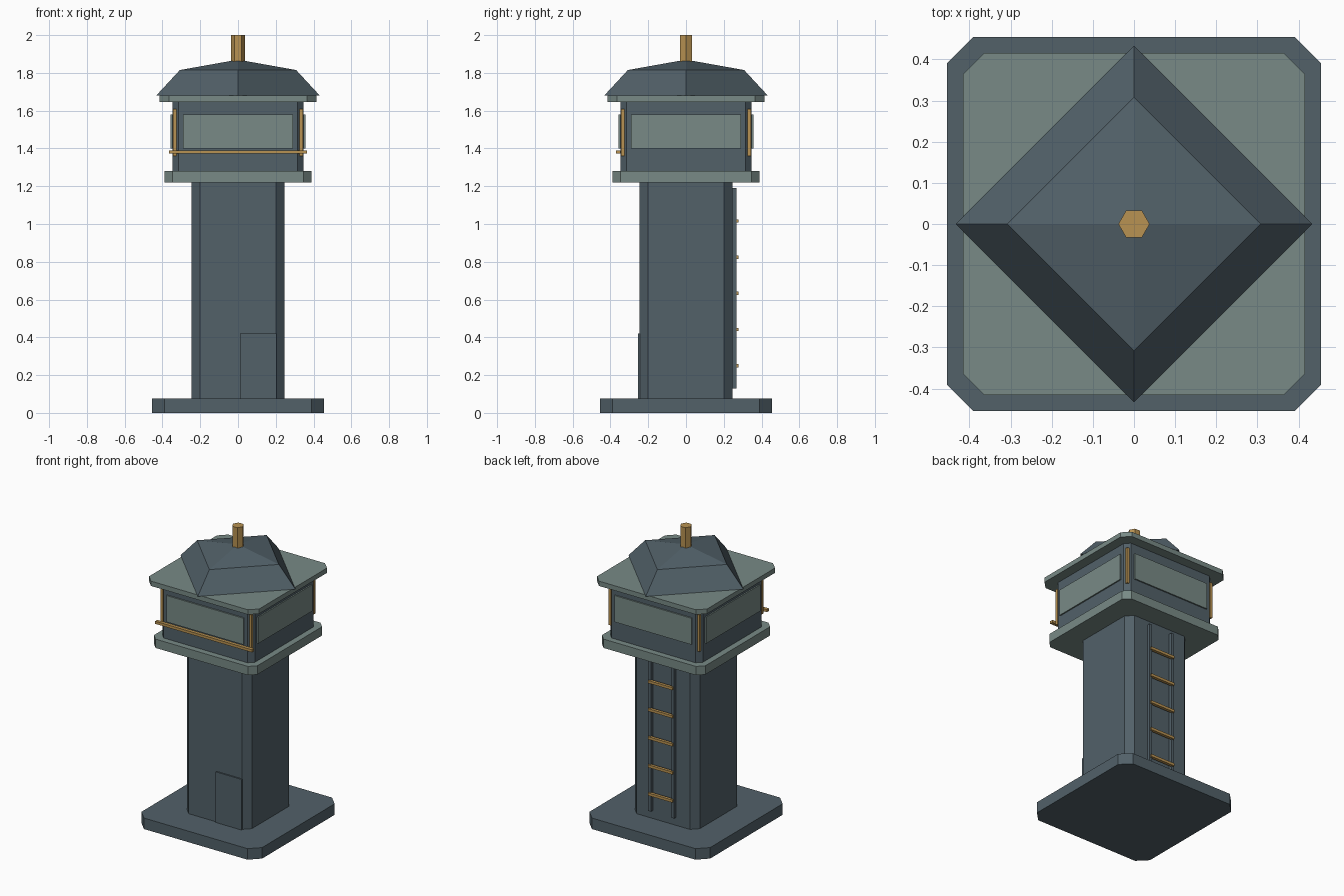
import bpy, bmesh, math

if "Cube" in bpy.data.objects:
    bpy.data.objects.remove(bpy.data.objects["Cube"])


def material(name, rgb):
    m = bpy.data.materials.new(name)
    m.diffuse_color = (*rgb, 1.0)
    m.use_nodes = True
    m.node_tree.nodes["Principled BSDF"].inputs["Base Color"].default_value = m.diffuse_color
    return m


SLATE = material("dark slate", (0.084, 0.119, 0.141))
PALE = material("pale grey green", (0.188, 0.254, 0.238))
BRASS = material("brass", (0.479, 0.288, 0.084))


def loft(name, rings, mat):
    """Closed solid through stacked rings; a one-point ring is an apex."""
    bm = bmesh.new()
    vs = [[bm.verts.new(p) for p in r] for r in rings]
    for a, b in zip(vs, vs[1:]):
        n = len(a)
        for i in range(n):
            j = (i + 1) % n
            if len(b) == 1:
                bm.faces.new((a[i], a[j], b[0]))
            else:
                bm.faces.new((a[i], a[j], b[j], b[i]))
    for r in (vs[0], vs[-1]):
        if len(r) > 2:
            bm.faces.new(r)
    bmesh.ops.recalc_face_normals(bm, faces=bm.faces)
    me = bpy.data.meshes.new(name)
    bm.to_mesh(me)
    bm.free()
    me.materials.append(mat)
    ob = bpy.data.objects.new(name, me)
    bpy.context.collection.objects.link(ob)
    return ob


def slab(name, h, c, z0, z1, mat):
    """Square block of half width h with corners cut by c."""
    k = h - c
    pts = [(h, -k), (h, k), (k, h), (-k, h), (-h, k), (-h, -k), (-k, -h), (k, -h)]
    return loft(name, [[(x, y, z) for x, y in pts] for z in (z0, z1)], mat)


def ring(r, n, z):
    return [(r * math.cos(math.tau * i / n), r * math.sin(math.tau * i / n), z) for i in range(n)]


def box(name, x0, x1, y0, y1, z0, z1, mat):
    pts = [(x0, y0), (x1, y0), (x1, y1), (x0, y1)]
    return loft(name, [[(x, y, z) for x, y in pts] for z in (z0, z1)], mat)


# Tower body
slab("base", 0.455, 0.065, 0.0, 0.075, SLATE)
slab("shaft", 0.245, 0.045, 0.075, 1.22, SLATE)
slab("deck", 0.39, 0.042, 1.22, 1.28, PALE)
slab("cabin", 0.348, 0.032, 1.28, 1.647, SLATE)
slab("eaves", 0.415, 0.05, 1.647, 1.68, PALE)

# Roof and finial
loft("roof", [ring(0.433, 4, 1.68), ring(0.308, 4, 1.815), [(0, 0, 1.87)]], SLATE)
loft("finial", [ring(0.038, 6, 1.84), ring(0.038, 6, 2.0)], BRASS)

# Windows and corner strips on all four sides
for i, side in enumerate(("front", "right", "back", "left")):
    w = box(side + "_window", -0.29, 0.29, -0.357, -0.3475, 1.40, 1.58, PALE)
    w.rotation_euler.z = i * math.pi / 2
    s = box(side + "_corner_strip", 0.326, 0.343, -0.343, -0.326, 1.36, 1.61, BRASS)
    s.rotation_euler.z = i * math.pi / 2

# Front rail and door
box("front_rail", -0.365, 0.365, -0.37, -0.348, 1.372, 1.39, BRASS)
box("door", 0.01, 0.205, -0.254, -0.2445, 0.075, 0.42, SLATE)

# Ladder on the back
for x, side in ((-0.088, "left"), (0.088, "right")):
    box(side + "_ladder_rail", x - 0.01, x + 0.01, 0.244, 0.267, 0.13, 1.19, SLATE)
for i in range(5):
    z = 0.25 + 0.1915 * i
    box(f"rung_{i + 1}", -0.092, 0.092, 0.259, 0.279, z - 0.009, z + 0.009, BRASS)
